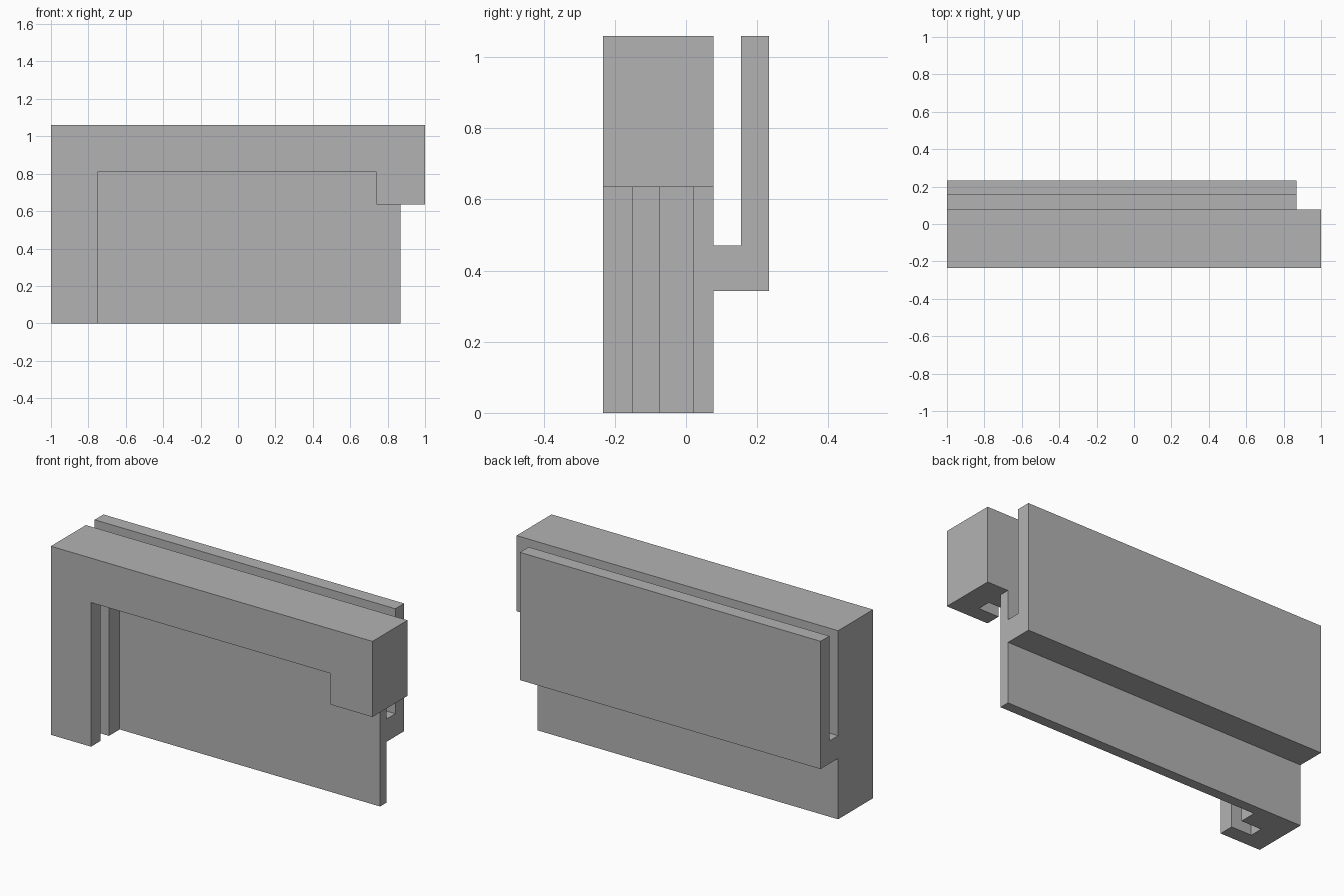
import bpy, bmesh
from mathutils import Vector

cube = bpy.data.objects.get("Cube")
if cube:
    bpy.data.objects.remove(cube, do_unlink=True)

grey = bpy.data.materials.new("plain grey")
grey.use_nodes = True
colour = (0.45, 0.45, 0.45, 1)
grey.diffuse_color = colour
grey.node_tree.nodes["Principled BSDF"].inputs["Base Color"].default_value = colour


def prism(name, profile, axis, start, end):
    """Extrude a profile along x (points are y, z) or along y (points are x, z)."""
    bm = bmesh.new()
    if axis == "x":
        points = [(start, a, b) for a, b in profile]
        step = Vector((end - start, 0, 0))
    else:
        points = [(a, start, b) for a, b in profile]
        step = Vector((0, end - start, 0))
    face = bm.faces.new([bm.verts.new(p) for p in points])
    new = bmesh.ops.extrude_face_region(bm, geom=[face])["geom"]
    moved = [v for v in new if isinstance(v, bmesh.types.BMVert)]
    bmesh.ops.translate(bm, verts=moved, vec=step)
    bmesh.ops.recalc_face_normals(bm, faces=bm.faces)
    mesh = bpy.data.meshes.new(name)
    bm.to_mesh(mesh)
    bm.free()
    mesh.materials.append(grey)
    obj = bpy.data.objects.new(name, mesh)
    bpy.context.collection.objects.link(obj)
    return obj


def combine(target, tool, operation):
    """Apply a boolean to the target and discard the tool."""
    tool.hide_render = True
    mod = target.modifiers.new(tool.name, "BOOLEAN")
    mod.operation = operation
    mod.solver = "EXACT"
    mod.object = tool
    bpy.context.view_layer.objects.active = target
    bpy.ops.object.modifier_apply(modifier=mod.name)
    bpy.data.objects.remove(tool, do_unlink=True)


TOP, STEP, END = 1.06, 0.635, 0.87
FRONT, BACK = -0.234, 0.077

# Solid frame with a stepped right end
frame = prism("slotted_frame", [(-1, 0), (END, 0), (END, STEP), (1, STEP),
                                (1, TOP), (-1, TOP)], "y", FRONT, BACK)

# Front opening, open at the bottom and at the low end
combine(frame, prism("opening_cutter",
                     [(-0.75, -0.1), (1.1, -0.1), (1.1, STEP), (0.74, STEP),
                      (0.74, 0.81), (-0.75, 0.81)], "y", -0.4, 0.02), "DIFFERENCE")

# Groove running round the inside of the opening
combine(frame, prism("groove_cutter",
                     [(-0.875, -0.1), (0.865, -0.1), (0.865, 0.935), (-0.875, 0.935)],
                     "y", -0.15, -0.075), "DIFFERENCE")

# Upright hook along the back
combine(frame, prism("back_hook",
                     [(0.05, 0.342), (0.233, 0.342), (0.233, TOP), (0.155, TOP),
                      (0.155, 0.47), (0.05, 0.47)], "x", -1, END), "UNION")
